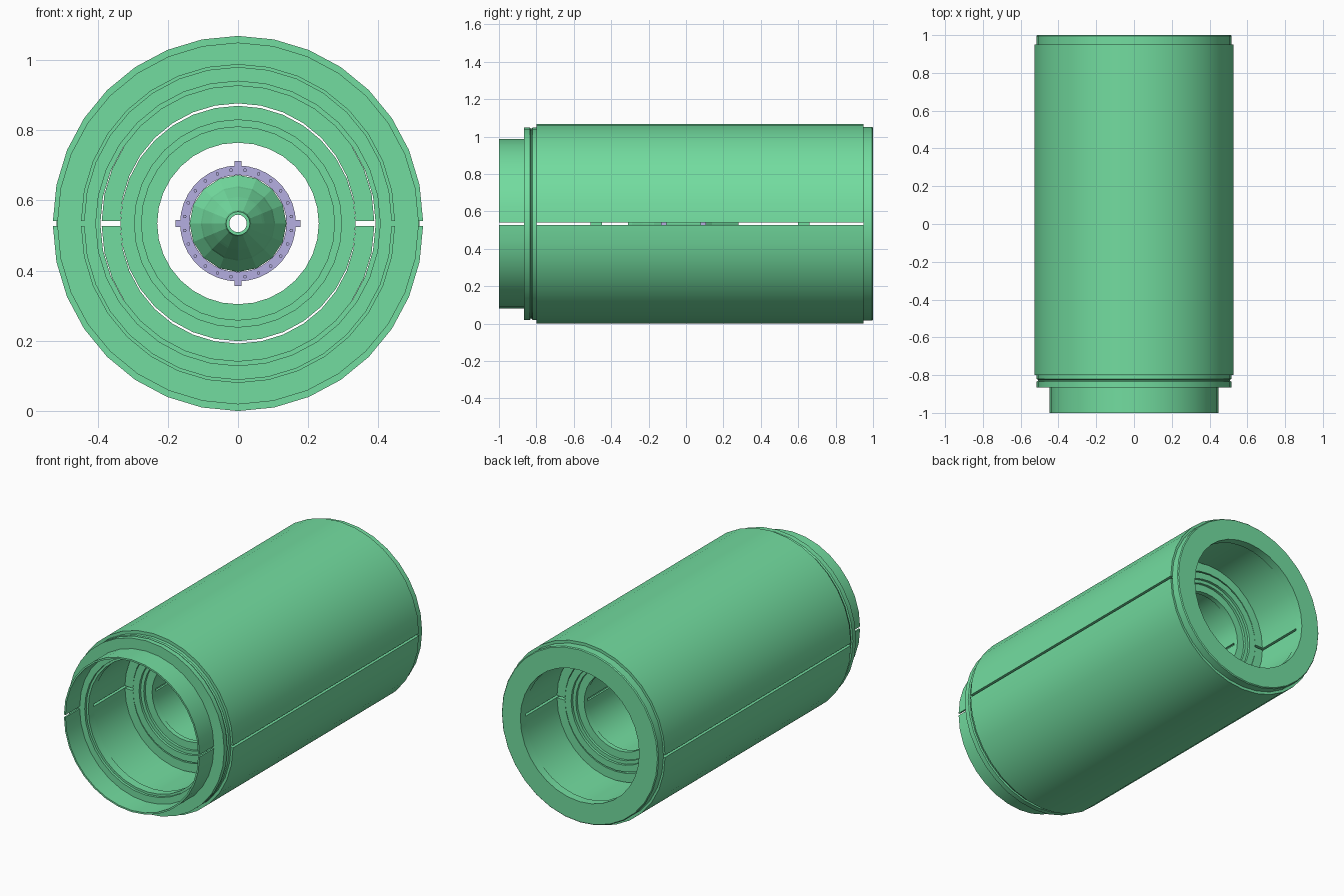
import bpy, bmesh, math
from mathutils import Matrix

if "Cube" in bpy.data.objects:
    bpy.data.objects.remove(bpy.data.objects["Cube"])

CZ = 0.534      # axis height
GAP = 0.007     # half of the slit between the upper and lower halves


def material(name, rgb):
    m = bpy.data.materials.new(name)
    m.diffuse_color = (*rgb, 1)
    m.use_nodes = True
    m.node_tree.nodes["Principled BSDF"].inputs["Base Color"].default_value = m.diffuse_color
    return m


GREEN = material("green", (0.17, 0.72, 0.35))
LILAC = material("lilac", (0.46, 0.43, 0.75))


def finish(bm, name, mat, smooth=True):
    bmesh.ops.recalc_face_normals(bm, faces=bm.faces)
    me = bpy.data.meshes.new(name)
    bm.to_mesh(me)
    bm.free()
    ob = bpy.data.objects.new(name, me)
    bpy.context.collection.objects.link(ob)
    me.materials.append(mat)
    if smooth:
        bpy.context.view_layer.objects.active = ob
        ob.select_set(True)
        bpy.ops.object.shade_smooth_by_angle(angle=math.radians(31))
        ob.select_set(False)
    return ob


def revolve(name, profile, start=0, sweep=360, dz=0, seg=24, mat=GREEN, smooth=True):
    """Turn a closed (radius, y) profile around the y axis."""
    bm = bmesh.new()
    full = sweep == 360
    rings = []
    for i in range(seg if full else seg + 1):
        a = math.radians(start + sweep * i / seg)
        rings.append([bm.verts.new((r * math.cos(a), y, CZ + dz + r * math.sin(a)))
                      for r, y in profile])
    n = len(profile)
    for i in range(seg):
        p, q = rings[i], rings[(i + 1) % len(rings)]
        for k in range(n):
            bm.faces.new((p[k], p[(k + 1) % n], q[(k + 1) % n], q[k]))
    if not full:
        bm.faces.new(rings[0])
        bm.faces.new(rings[-1])
    return finish(bm, name, mat, smooth)


def halves(name, profile):
    revolve("upper_" + name, profile, 0, 180, GAP, 16)
    revolve("lower_" + name, profile, 180, 180, -GAP, 16)


def tube(r_in, r_out, y0, y1):
    return [(r_in, y0), (r_out, y0), (r_out, y1), (r_in, y1)]


# Split shells, from the outside inwards
halves("outer_shell", tube(0.455, 0.527, -0.80, 0.95))
halves("front_collar", tube(0.437, 0.447, -1.0, -0.866))
halves("middle_shell", tube(0.392, 0.448, -0.80, 0.95))
halves("inner_shell", [(0.335, -0.51), (0.388, -0.51), (0.388, 0.66), (0.335, 0.66),
                       (0.345, 0.60), (0.345, -0.45)])
halves("bore_liner", tube(0.230, 0.242, -0.45, 0.60))

# Unsplit end flanges
revolve("front_flange", [(0.405, -0.865), (0.515, -0.865), (0.515, -0.835), (0.508, -0.83),
                         (0.508, -0.825), (0.515, -0.82), (0.515, -0.80), (0.392, -0.80),
                         (0.392, -0.85), (0.405, -0.85)], seg=32)
revolve("back_flange", [(0.392, 0.95), (0.517, 0.95), (0.517, 0.995), (0.512, 1.0), (0.392, 1.0)], seg=32)

# Stepped rings that close the inner barrel
for name, y, s in (("front_stepped_ring", -0.51, 1), ("back_stepped_ring", 0.66, -1)):
    revolve(name, [(0.295, y), (0.335, y), (0.335, y + s * 0.06), (0.230, y + s * 0.06),
                   (0.230, y + s * 0.03), (0.275, y + s * 0.03), (0.275, y + s * 0.015),
                   (0.295, y + s * 0.015)], seg=32)

# Faceted double cone at the centre, with a through hole
revolve("central_cone", [(0.025, -0.31), (0.034, -0.31), (0.038, -0.29), (0.070, -0.24),
                         (0.076, -0.23), (0.102, -0.18), (0.106, -0.17), (0.138, -0.13),
                         (0.138, 0.10), (0.106, 0.14), (0.076, 0.20), (0.034, 0.28), (0.025, 0.28)],
        seg=16, smooth=False)

# Lilac mounting rings with lugs and bolts
for name, y in (("front_mount", -0.13), ("back_mount", 0.08)):
    revolve(name + "_ring", [(0.138, y), (0.165, y), (0.165, y + 0.025), (0.138, y + 0.025)],
            seg=36, mat=LILAC)
    bm = bmesh.new()
    for i in range(4):
        spin = Matrix.Translation((0, y + 0.012, CZ)) @ Matrix.Rotation(i * math.pi / 2, 4, 'Y')
        bmesh.ops.create_cube(bm, size=1, matrix=spin @ Matrix.Translation((0.167, 0, 0))
                              @ Matrix.Diagonal((0.022, 0.03, 0.02, 1)))
    for i in range(24):
        spin = Matrix.Translation((0, y + 0.012, CZ)) @ Matrix.Rotation((i + 0.5) * math.pi / 12, 4, 'Y')
        bmesh.ops.create_cone(bm, cap_ends=True, segments=8, radius1=0.005, radius2=0.005, depth=0.036,
                              matrix=spin @ Matrix.Translation((0.153, 0, 0)) @ Matrix.Rotation(math.pi / 2, 4, 'X'))
    finish(bm, name + "_lugs_and_bolts", LILAC, False)
